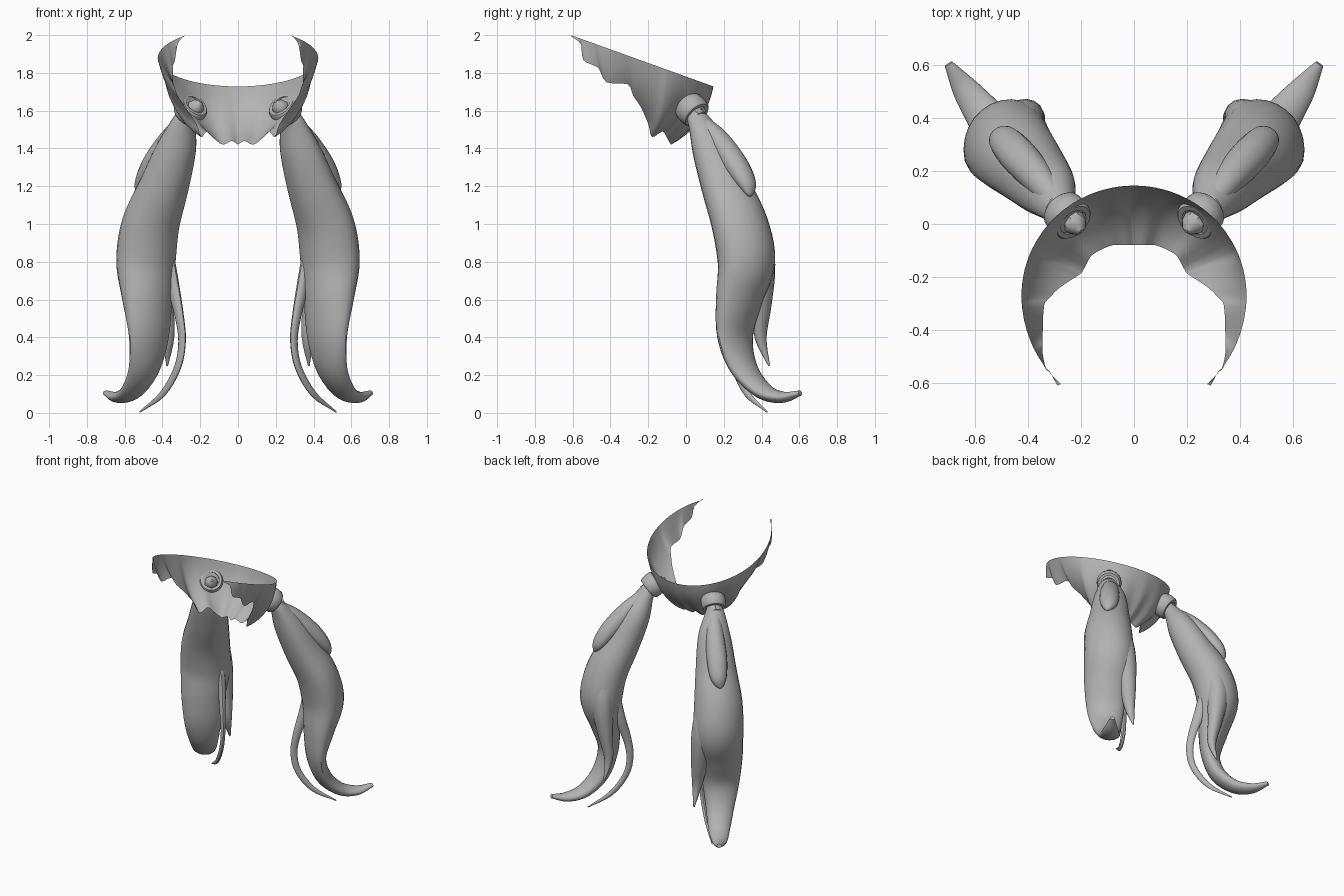
import bpy, bmesh, math
from mathutils import Vector

if "Cube" in bpy.data.objects:
    bpy.data.objects.remove(bpy.data.objects["Cube"])

grey = bpy.data.materials.new("hair_grey")
grey.diffuse_color = (0.45, 0.45, 0.45, 1)
grey.use_nodes = True
grey.node_tree.nodes["Principled BSDF"].inputs["Base Color"].default_value = grey.diffuse_color


def finish(name, bm, mirror=True, angle=40):
    """Turn a bmesh into a smooth, optionally mirrored object."""
    bmesh.ops.recalc_face_normals(bm, faces=bm.faces)
    me = bpy.data.meshes.new(name)
    bm.to_mesh(me)
    bm.free()
    me.materials.append(grey)
    ob = bpy.data.objects.new(name, me)
    bpy.context.collection.objects.link(ob)
    bpy.ops.object.select_all(action='DESELECT')
    bpy.context.view_layer.objects.active = ob
    ob.select_set(True)
    bpy.ops.object.shade_smooth_by_angle(angle=math.radians(angle))
    if mirror:
        ob.modifiers.new("Mirror", 'MIRROR').use_mirror_merge = False
    return ob


def spline(pts, steps):
    """Catmull-Rom samples through tuples of any length."""
    v = [Vector(p) for p in pts]
    v = [2 * v[0] - v[1]] + v + [2 * v[-1] - v[-2]]
    out = []
    for i in range(1, len(v) - 2):
        a, b, c, d = v[i - 1:i + 3]
        for s in range(steps):
            t = s / steps
            out.append(0.5 * (2 * b + (c - a) * t + (2 * a - 5 * b + 4 * c - d) * t * t
                              + (3 * b - a - 3 * c + d) * t ** 3))
    return out + [v[-2]]


OUT = math.radians(50)
SIDE = Vector((math.sin(OUT), -math.cos(OUT), 0))


def strand(name, pts, sides=20, steps=4, ridge=0.0):
    """Sweep an oval along (x, y, z, half width, half depth) points.
    ridge pulls the front outer side into a corner."""
    path = spline(pts, steps)
    pos = [Vector(p[:3]) for p in path]
    bm = bmesh.new()
    rings = []
    for i, p in enumerate(path):
        tan = (pos[min(i + 1, len(pos) - 1)] - pos[max(i - 1, 0)]).normalized()
        u = (SIDE - tan * SIDE.dot(tan)).normalized()
        w = tan.cross(u)
        ring = []
        for k in range(sides):
            a = 2 * math.pi * k / sides
            c = math.cos(a) + ridge * max(0, math.cos(a)) ** 6
            ring.append(bm.verts.new(pos[i] + u * max(p[3], .002) * c
                                     + w * max(p[4], .002) * math.sin(a)))
        rings.append(ring)
    for r, q in zip(rings, rings[1:]):
        for k in range(sides):
            n = (k + 1) % sides
            bm.faces.new((r[k], r[n], q[n], q[k]))
    bm.faces.new(rings[0][::-1])
    bm.faces.new(rings[-1])
    return finish(name, bm)


# Scalp shell: straight tilted rim above, ragged hairline below
hairline = [(0, -.08, 1.42), (.035, -.08, 1.44), (.08, -.08, 1.42), (.13, -.10, 1.455),
            (.165, -.125, 1.49), (.195, -.18, 1.46), (.22, -.20, 1.53), (.28, -.24, 1.62),
            (.32, -.28, 1.68), (.34, -.31, 1.74), (.345, -.42, 1.75), (.345, -.46, 1.82),
            (.345, -.49, 1.84), (.333, -.545, 1.87), (.32, -.555, 1.95), (.29, -.61, 1.995)]
half = spline(hairline, 3)
edge = [Vector((-p.x, p.y, p.z)) for p in half[:0:-1]] + half
centre = Vector((0, -.27, 1.8))
ROWS = 8
bm = bmesh.new()
cols = []
for low in edge:
    az = math.atan2(low.y + .27, low.x)
    y = -.27 + (.415 if math.sin(az) > 0 else .44) * math.sin(az)
    top = Vector((.425 * math.cos(az), y, 2 - .36 * (y + .61)))
    d0, d1 = top - centre, low - centre
    col = []
    for r in range(ROWS + 1):
        t = r / ROWS
        d = d0.lerp(d1, t).normalized() * (d0.length * (1 - t) + d1.length * t)
        col.append(bm.verts.new(centre + d))
    cols.append(col)
for a, b in zip(cols, cols[1:]):
    for r in range(ROWS):
        bm.faces.new((a[r], a[r + 1], b[r + 1], b[r]))
finish("scalp_shell", bm, mirror=False, angle=60)

# Hair tie: rounded band around each tail root, its inner end just inside the shell
axis = Vector((.5, .55, -.6)).normalized()
u = axis.orthogonal().normalized()
w = axis.cross(u)
band = [(.055, -.045), (.074, -.045), (.082, -.035), (.086, 0), (.082, .035), (.074, .045),
        (.055, .045)]
bm = bmesh.new()
rings = []
for k in range(28):
    a = 2 * math.pi * k / 28
    rings.append([bm.verts.new(Vector((.252, .032, 1.605)) + (u * math.cos(a) + w * math.sin(a)) * r
                               + axis * h) for r, h in band])
for k in range(28):
    a, b = rings[k], rings[(k + 1) % 28]
    for j in range(len(band)):
        n = (j + 1) % len(band)
        bm.faces.new((a[j], a[n], b[n], b[j]))
finish("hair_tie", bm)

# Root knob poking through inside the shell
strand("root_knob", [(.198, -.028, 1.648, .008, .008), (.215, -.008, 1.625, .042, .042),
                     (.245, .025, 1.60, .045, .045), (.30, .075, 1.555, .045, .045)], 8, 2)

# Main tail with a corner along its front outer side and an outward curled tip
strand("main_tail", [(.262, .042, 1.59, .045, .045), (.29, .075, 1.53, .07, .06),
                     (.325, .135, 1.40, .108, .10), (.39, .21, 1.20, .134, .125),
                     (.46, .285, 1.0, .158, .142), (.485, .32, .8, .163, .143),
                     (.478, .282, .6, .145, .105), (.468, .262, .4, .122, .065),
                     (.495, .31, .23, .093, .055), (.56, .41, .115, .07, .042),
                     (.635, .51, .083, .048, .03), (.70, .605, .105, .016, .014)], 24, 5, .1)

# Short outer lock lying over the top of the tail
strand("outer_lock", [(.285, .07, 1.56, .035, .03), (.36, .17, 1.45, .06, .055),
                      (.44, .26, 1.32, .07, .062), (.495, .32, 1.22, .058, .045),
                      (.52, .335, 1.165, .03, .022), (.525, .335, 1.145, .006, .006)], 16)

# Rear lock separating from the back of the tail
strand("rear_lock", [(.42, .30, 1.15, .03, .03), (.425, .365, .95, .075, .07),
                     (.42, .395, .78, .082, .075), (.395, .40, .58, .06, .05),
                     (.37, .395, .40, .035, .03), (.375, .44, .25, .005, .005)], 16)

# Thin curling wisp on the inner side
strand("thin_wisp", [(.375, .32, .85, .03, .04), (.345, .30, .68, .028, .04),
                     (.312, .26, .52, .02, .03), (.296, .245, .38, .016, .025),
                     (.32, .26, .24, .015, .022), (.40, .325, .10, .012, .018),
                     (.52, .43, .005, .003, .004)], 12)
